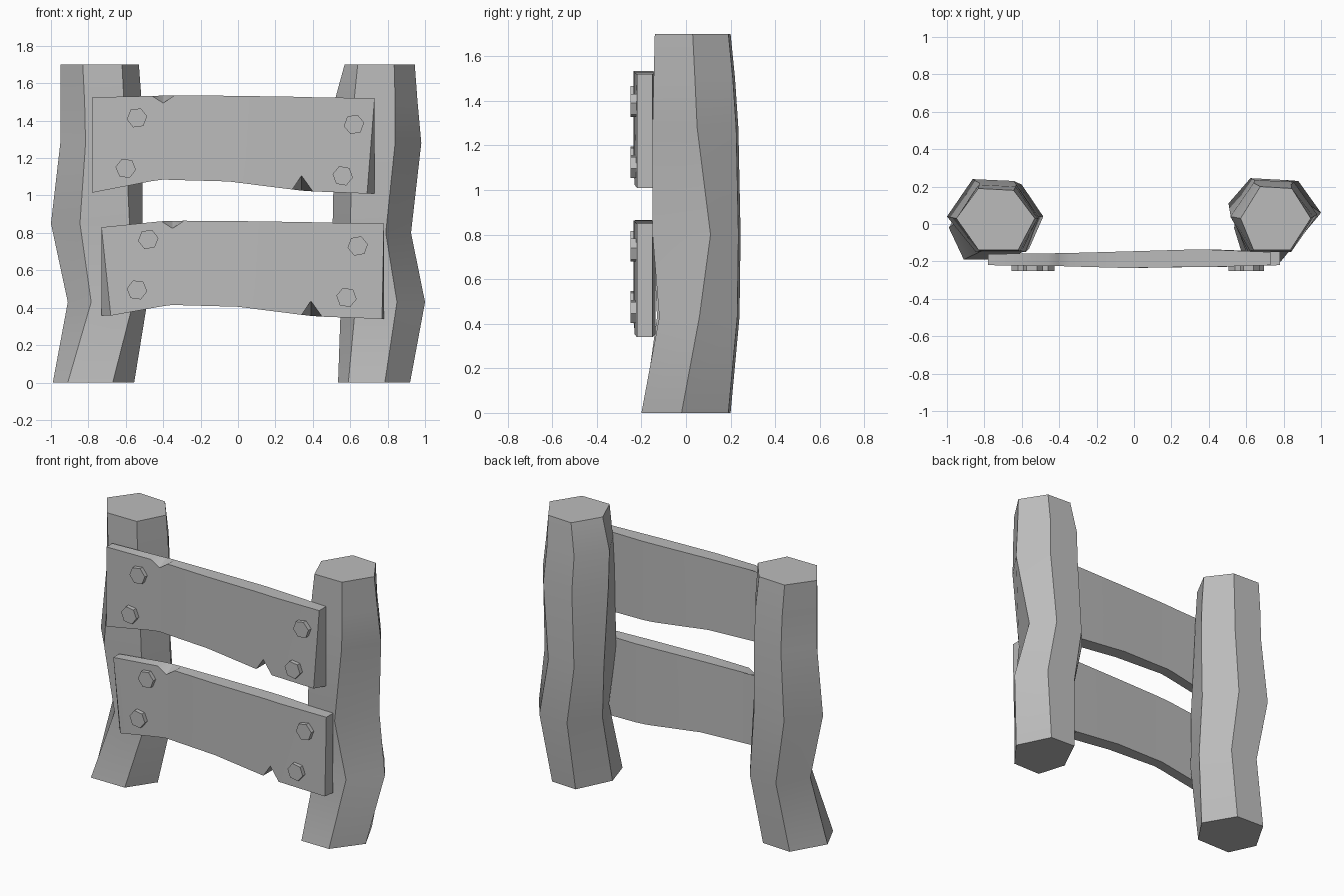
import bpy, bmesh, math
from mathutils import Matrix

cube = bpy.data.objects.get("Cube")
if cube:
    bpy.data.objects.remove(cube)

grey = bpy.data.materials.new("plain grey")
grey.use_nodes = True
colour = (0.5, 0.5, 0.5, 1)
grey.diffuse_color = colour
grey.node_tree.nodes["Principled BSDF"].inputs["Base Color"].default_value = colour


def finish(name, bm, smooth_angle=None):
    """Turn a bmesh into a named grey object."""
    bmesh.ops.recalc_face_normals(bm, faces=bm.faces)
    mesh = bpy.data.meshes.new(name)
    bm.to_mesh(mesh)
    bm.free()
    mesh.materials.append(grey)
    obj = bpy.data.objects.new(name, mesh)
    bpy.context.collection.objects.link(obj)
    if smooth_angle:
        bpy.ops.object.select_all(action="DESELECT")
        obj.select_set(True)
        bpy.context.view_layer.objects.active = obj
        bpy.ops.object.shade_smooth_by_angle(angle=math.radians(smooth_angle))
    return obj


def loft(name, rings, smooth_angle):
    """Skin a row of closed rings and cap both ends."""
    bm = bmesh.new()
    loops = [[bm.verts.new(p) for p in ring] for ring in rings]
    for low, high in zip(loops, loops[1:]):
        count = len(low)
        for i in range(count):
            j = (i + 1) % count
            bm.faces.new((low[i], low[j], high[j], high[i]))
    bm.faces.new(loops[0])
    bm.faces.new(loops[-1])
    return finish(name, bm, smooth_angle)


# Crooked six-sided posts: height, four x positions across the front,
# then front, side-corner and back depth
def post(name, profile):
    rings = []
    for z, x0, xa, xb, x1, front, side, back in profile:
        width = x1 - x0
        rings.append([
            (x0, side, z), (xa, front, z), (xb, front, z), (x1, side, z),
            (x0 + width * 0.73, back - 0.01, z), (x0 + width * 0.28, back, z)])
    loft(name, rings, 30)


post("right_post", [
    (0.00, -0.99, -0.91, -0.67, -0.555, -0.19, -0.02, 0.19),
    (0.43, -0.91, -0.785, -0.56, -0.485, -0.13, 0.04, 0.22),
    (0.85, -1.0, -0.845, -0.58, -0.51, -0.15, 0.04, 0.24),
    (1.28, -0.95, -0.815, -0.60, -0.51, -0.145, 0.03, 0.22),
    (1.50, -0.95, -0.82, -0.61, -0.515, -0.145, 0.03, 0.21),
    (1.70, -0.95, -0.83, -0.62, -0.53, -0.14, 0.03, 0.19)])
post("left_post", [
    (0.00, 0.535, 0.59, 0.785, 0.92, -0.20, -0.02, 0.20),
    (0.43, 0.55, 0.63, 0.85, 1.0, -0.12, 0.06, 0.24),
    (0.80, 0.505, 0.60, 0.79, 0.925, -0.15, 0.11, 0.245),
    (1.28, 0.515, 0.61, 0.84, 0.98, -0.15, 0.05, 0.235),
    (1.50, 0.515, 0.62, 0.84, 0.96, -0.145, 0.04, 0.22),
    (1.70, 0.57, 0.64, 0.835, 0.945, -0.14, 0.03, 0.20)])


# Warped planks: x, top, bottom, front depth, back depth, top chip, bottom chip
PLANK = [
    (-0.78, 1.525, 1.015, -0.22, -0.16, 0, 0),
    (-0.46, 1.532, 1.077, -0.225, -0.157, 0, 0),
    (-0.40, 1.534, 1.085, -0.225, -0.156, 0.04, 0),
    (-0.34, 1.535, 1.083, -0.227, -0.155, 0, 0),
    (-0.05, 1.533, 1.075, -0.235, -0.147, 0, 0),
    (0.29, 1.528, 1.032, -0.23, -0.137, 0, 0),
    (0.34, 1.527, 1.026, -0.23, -0.137, 0, 0.08),
    (0.40, 1.525, 1.022, -0.23, -0.137, 0, 0),
    (0.73, 1.52, 1.01, -0.22, -0.15, 0, 0)]


def plank(name, dx, dz, left_slant, right_slant, top_drop):
    rings = []
    last = len(PLANK) - 1
    for i, (x, top, bottom, front, back, notch, chip) in enumerate(PLANK):
        x, top, bottom = x + dx, top + dz, bottom + dz
        # ends of the front face lean inwards at the bottom edge
        lean = left_slant if i == 0 else -right_slant if i == last else 0
        if i == 0:
            top -= top_drop
            bottom += top_drop / 2
        rings.append([
            (x, front, top - notch), (x, back, top),
            (x, back, bottom), (x + lean, front, bottom + chip)])
    loft(name, rings, 30)


plank("upper_plank", 0, 0, 0, 0.04, 0)
plank("lower_plank", 0.05, -0.67, 0.05, 0.01, 0.025)


# Hexagonal bolt heads, four on each plank
def bolt(name, x, z, turn):
    bm = bmesh.new()
    bmesh.ops.create_cone(
        bm, cap_ends=True, segments=6, radius1=0.055, radius2=0.055, depth=0.05,
        matrix=Matrix.Translation((x, -0.225, z))
        @ Matrix.Rotation(math.radians(turn), 4, "Y")
        @ Matrix.Rotation(math.pi / 2, 4, "X"))
    finish(name, bm)


BOLTS = {"right_top": (-0.54, 1.415, 22), "right_bottom": (-0.60, 1.145, 38),
         "left_top": (0.62, 1.38, 20), "left_bottom": (0.56, 1.105, 40)}
for corner, (x, z, turn) in BOLTS.items():
    bolt("upper_bolt_" + corner, x, z, turn)
    bolt("lower_bolt_" + corner, x + 0.06 - 0.04 * (x > 0), z - 0.65, turn)
